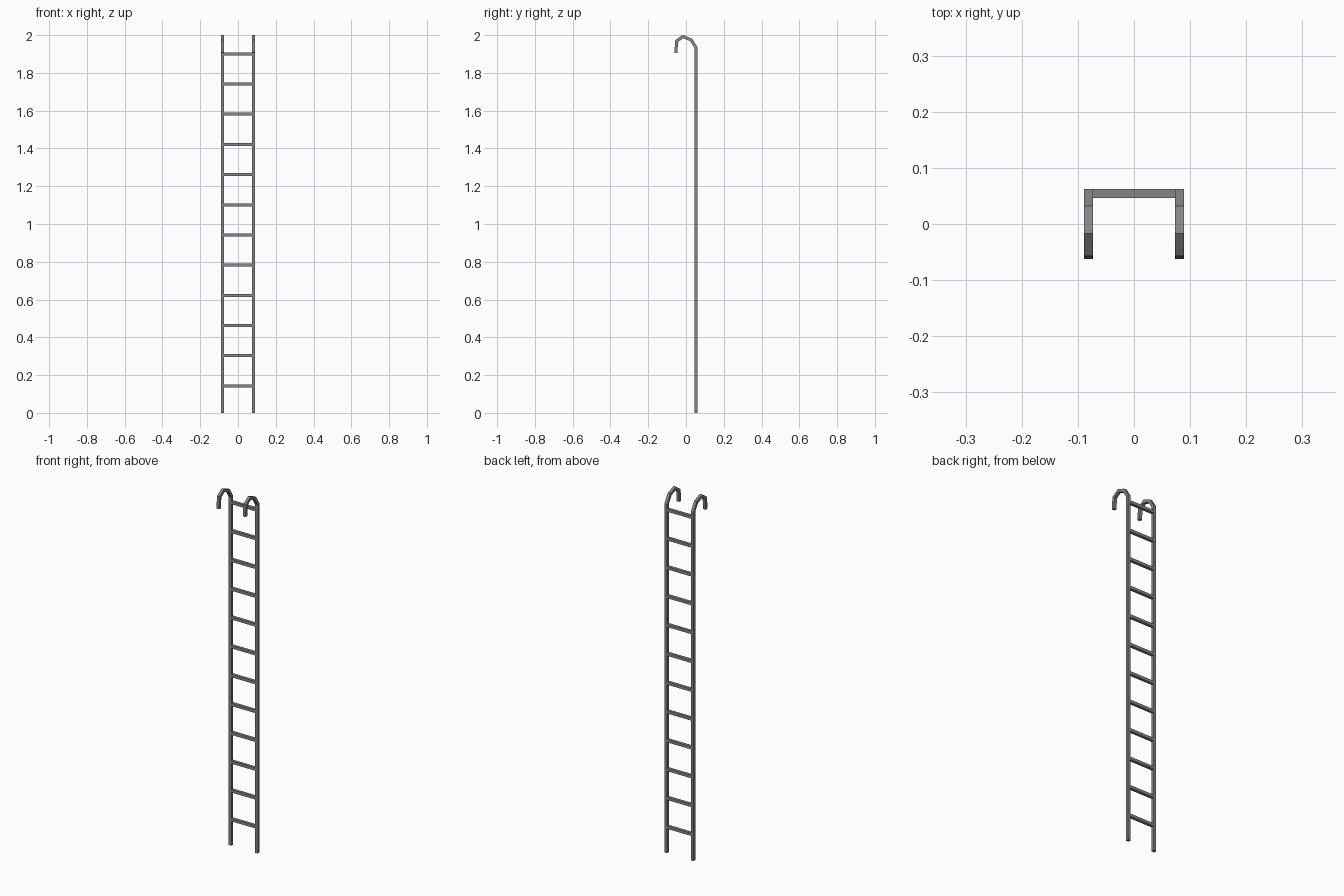
import bpy, bmesh
from mathutils import Vector

if "Cube" in bpy.data.objects:
    bpy.data.objects.remove(bpy.data.objects["Cube"])

T = 0.016      # bar thickness
X = 0.081      # rail centre from the middle

# Dark grey metal
metal = bpy.data.materials.new("dark_metal")
metal.diffuse_color = (0.24, 0.24, 0.24, 1)
metal.use_nodes = True
metal.node_tree.nodes["Principled BSDF"].inputs["Base Color"].default_value = metal.diffuse_color

def finish(bm, name):
    bmesh.ops.recalc_face_normals(bm, faces=bm.faces)
    me = bpy.data.meshes.new(name)
    bm.to_mesh(me)
    bm.free()
    me.materials.append(metal)
    ob = bpy.data.objects.new(name, me)
    bpy.context.collection.objects.link(ob)
    return ob

def square_sweep(path, x, t):
    """Sweep a square section along a (y, z) path with mitred corners."""
    pts = [Vector(p) for p in path]
    dirs = [(b - a).normalized() for a, b in zip(pts, pts[1:])]
    bm = bmesh.new()
    rings = []
    for i, p in enumerate(pts):
        d0, d1 = dirs[max(i - 1, 0)], dirs[min(i, len(dirs) - 1)]
        tan = (d0 + d1).normalized()
        off = Vector((-tan.y, tan.x)) * (t / 2 / tan.dot(d1))
        a, b = p + off, p - off
        rings.append([bm.verts.new(v) for v in (
            (x - t / 2, a.x, a.y), (x + t / 2, a.x, a.y),
            (x + t / 2, b.x, b.y), (x - t / 2, b.x, b.y))])
    for r, s in zip(rings, rings[1:]):
        for k in range(4):
            n = (k + 1) % 4
            bm.faces.new((r[k], r[n], s[n], s[k]))
    bm.faces.new(rings[0])
    bm.faces.new(rings[-1])
    return bm

# Side rails with bent hooks, mirrored across the middle
rail_path = [(0.054, 0), (0.054, 1.932), (0.027, 1.975),
             (-0.016, 1.992), (-0.049, 1.969), (-0.054, 1.906)]
rails = finish(square_sweep(rail_path, X, T), "hooked_side_rails")
rails.modifiers.new("mirror", 'MIRROR').use_axis[0] = True

# Twelve evenly spaced rungs between the rails
bm = bmesh.new()
bmesh.ops.create_cube(bm, size=1)
bmesh.ops.scale(bm, vec=(2 * X - T, T, T), verts=bm.verts)
bmesh.ops.translate(bm, vec=(0, 0.054, 0.143), verts=bm.verts)
rungs = finish(bm, "rungs")
arr = rungs.modifiers.new("array", 'ARRAY')
arr.count = 12
arr.use_relative_offset = False
arr.use_constant_offset = True
arr.constant_offset_displace = (0, 0, 0.1598)
